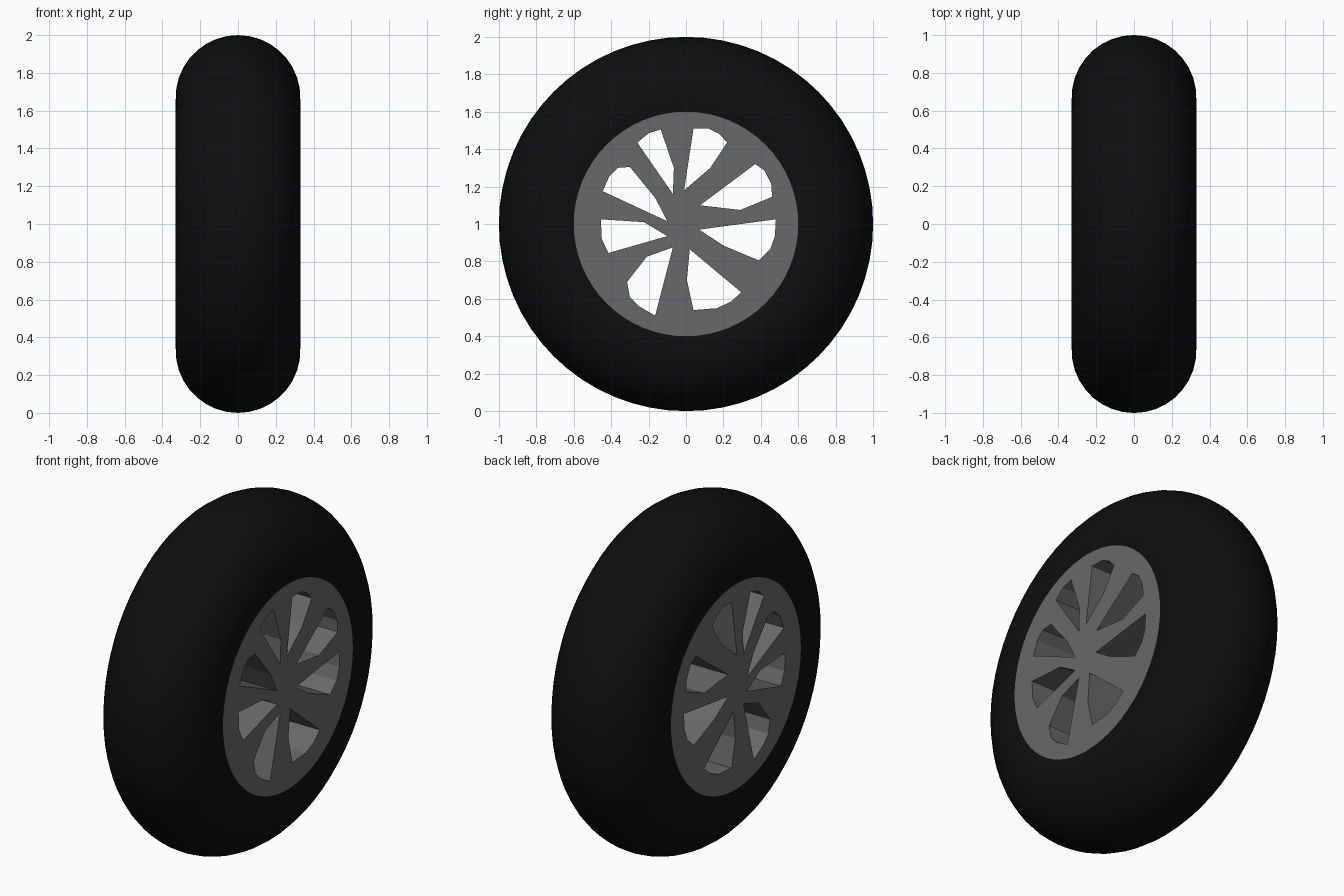
import bpy, bmesh, math

if "Cube" in bpy.data.objects:
    bpy.data.objects.remove(bpy.data.objects["Cube"])

HALF_W, R_RIM, SEGS = 0.323, 0.6, 64
R_MAJOR, R_MINOR = 0.67, 0.33


def material(name, value):
    m = bpy.data.materials.new(name)
    m.diffuse_color = (value, value, value, 1)
    m.use_nodes = True
    m.node_tree.nodes["Principled BSDF"].inputs["Base Color"].default_value = m.diffuse_color
    return m


def make_object(name, bm, mat):
    bmesh.ops.recalc_face_normals(bm, faces=bm.faces[:])
    me = bpy.data.meshes.new(name)
    bm.to_mesh(me)
    bm.free()
    ob = bpy.data.objects.new(name, me)
    bpy.context.collection.objects.link(ob)
    if mat:
        me.materials.append(mat)
    return ob


def add_prism(bm, outline, x0, x1):
    """Extrude a (y, z) outline along x."""
    a = [bm.verts.new((x0, y, z)) for y, z in outline]
    b = [bm.verts.new((x1, y, z)) for y, z in outline]
    bm.faces.new(a)
    bm.faces.new(b[::-1])
    for i in range(len(a)):
        j = (i + 1) % len(a)
        bm.faces.new((a[i], b[i], b[j], a[j]))


black = material("tyre black", 0.0045)
grey = material("rim grey", 0.14)

# Tyre: round section swept about the x axis, closed at the rim
bm = bmesh.new()
start = -math.asin((R_MAJOR - R_RIM) / R_MINOR)
N = 20
profile = []
for i in range(N + 1):
    t = start + (math.pi - 2 * start) * i / N
    profile.append((R_MINOR * math.cos(t), R_MAJOR + R_MINOR * math.sin(t)))
rings = []
for k in range(SEGS):
    a = 2 * math.pi * k / SEGS
    rings.append([bm.verts.new((x, r * math.cos(a), 1 + r * math.sin(a)))
                  for x, r in profile])
for k in range(SEGS):
    p, q = rings[k], rings[(k + 1) % SEGS]
    for i in range(N):
        bm.faces.new((p[i], p[i + 1], q[i + 1], q[i]))
tyre = make_object("tyre", bm, black)
for f in tyre.data.polygons:
    f.use_smooth = True

# Rim: solid disc as deep as the tyre
bm = bmesh.new()
circle = [(R_RIM * math.cos(2 * math.pi * k / SEGS),
           1 + R_RIM * math.sin(2 * math.pi * k / SEGS)) for k in range(SEGS)]
add_prism(bm, circle, -HALF_W, HALF_W)
rim = make_object("wheel_rim", bm, grey)

# Eight openings between the uneven spokes (y, z offset from the hub)
openings = [
    [(-.01, .18), (.04, .51), (.12, .51), (.18, .48), (.22, .435), (.13, .30)],
    [(.075, .10), (.37, .32), (.42, .285), (.455, .215), (.46, .145), (.29, .075)],
    [(.07, -.03), (.48, .025), (.475, -.065), (.45, -.135), (.39, -.195), (.20, -.115)],
    [(.02, -.135), (.295, -.365), (.24, -.415), (.165, -.45), (.04, -.46), (.005, -.30)],
    [(-.07, -.125), (-.165, -.49), (-.25, -.44), (-.30, -.39), (-.315, -.31), (-.21, -.175)],
    [(-.10, -.065), (-.415, -.155), (-.45, -.08), (-.455, .025), (-.225, .01)],
    [(-.10, .015), (-.445, .175), (-.41, .255), (-.365, .30), (-.30, .305), (-.165, .14)],
    [(-.07, .16), (-.26, .435), (-.20, .485), (-.135, .505), (-.065, .30)],
]
bm = bmesh.new()
for o in openings:
    add_prism(bm, [(y, 1 + z) for y, z in o], -0.5, 0.5)
cutter = make_object("spoke_cutter", bm, grey)

# Cut the openings, then drop the cutter
mod = rim.modifiers.new("openings", 'BOOLEAN')
mod.operation = 'DIFFERENCE'
mod.solver = 'EXACT'
mod.object = cutter
bpy.context.view_layer.objects.active = rim
rim.select_set(True)
bpy.ops.object.modifier_apply(modifier=mod.name)
bpy.data.objects.remove(cutter)
